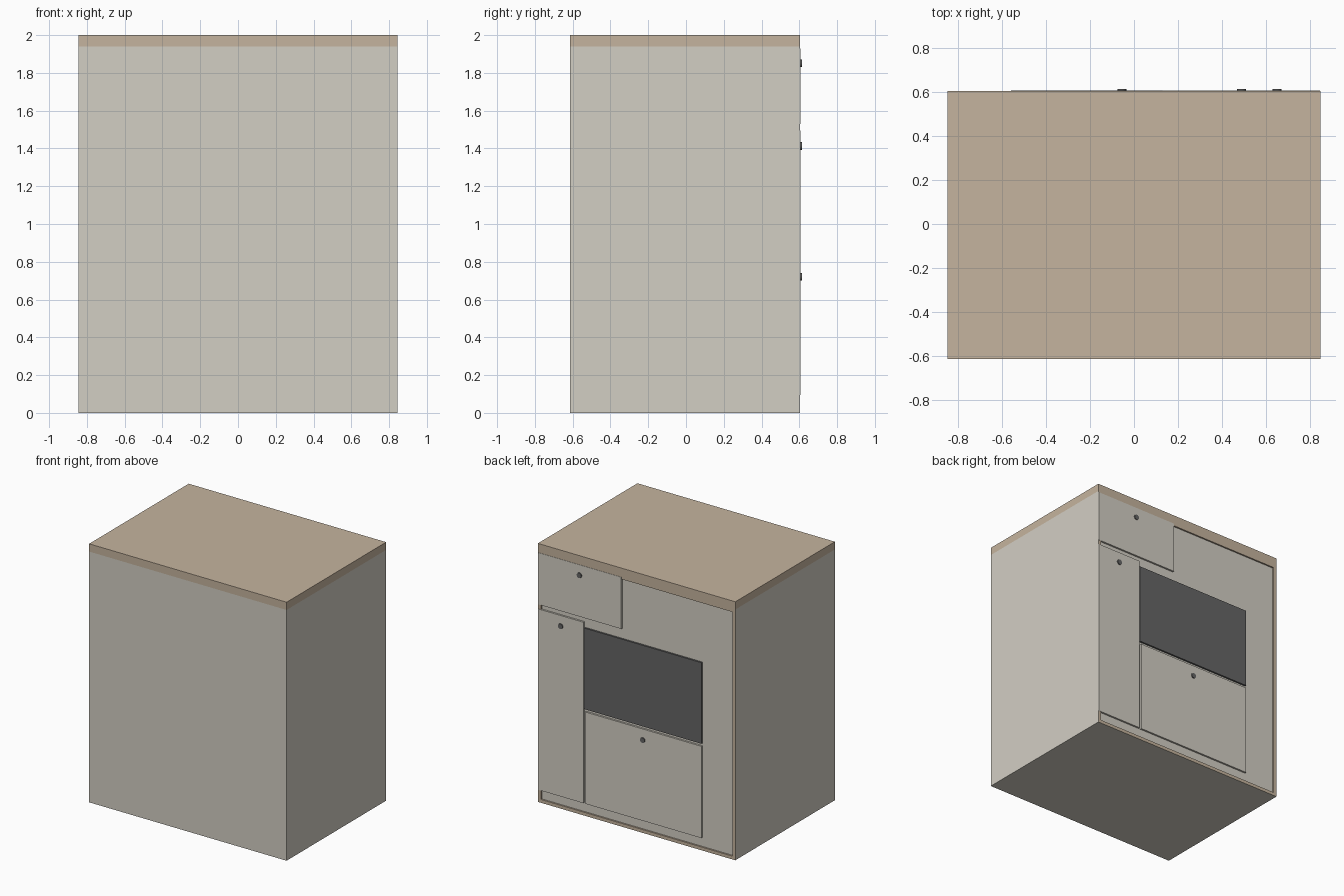
import bpy, bmesh, math

if "Cube" in bpy.data.objects:
    bpy.data.objects.remove(bpy.data.objects["Cube"])

BACK, RECESS, FACE = 0.604, 0.592, 0.606   # y of rim, recessed back, panel fronts
FRONT, HALF_W, BODY_TOP = -0.613, 0.845, 1.94


def material(name, r, g, b):
    m = bpy.data.materials.new(name)
    m.diffuse_color = (r, g, b, 1)
    m.use_nodes = True
    m.node_tree.nodes["Principled BSDF"].inputs["Base Color"].default_value = m.diffuse_color
    return m


paint = material("warm_grey_paint", 0.65, 0.62, 0.55)
wood = material("pale_wood", 0.56, 0.456, 0.342)
dark = material("dark_grey", 0.13, 0.13, 0.13)


def add_object(name, bm, *mats):
    me = bpy.data.meshes.new(name)
    bm.to_mesh(me)
    bm.free()
    for m in mats:
        me.materials.append(m)
    ob = bpy.data.objects.new(name, me)
    bpy.context.collection.objects.link(ob)
    return ob


def box_mesh(x0, x1, y0, y1, z0, z1):
    bm = bmesh.new()
    bmesh.ops.create_cube(bm, size=1)
    for v in bm.verts:
        v.co.x = x0 if v.co.x < 0 else x1
        v.co.y = y0 if v.co.y < 0 else y1
        v.co.z = z0 if v.co.z < 0 else z1
    bm.normal_update()
    return bm


# Cabinet body: painted outside, wooden rim around a shallow recess at the back
bm = box_mesh(-HALF_W, HALF_W, FRONT, BACK, 0, BODY_TOP)
back = next(f for f in bm.faces if f.normal.y > 0.9)
rim = bmesh.ops.inset_region(bm, faces=[back], thickness=0.036)["faces"]
walls = bmesh.ops.inset_region(bm, faces=[back], thickness=0.0)["faces"]
for v in back.verts:
    v.co.y = RECESS
for f in rim + walls:
    f.material_index = 1
bm.normal_update()
add_object("cabinet_body", bm, paint, wood)

# Worktop
add_object("worktop", box_mesh(-HALF_W, HALF_W, FRONT, BACK, BODY_TOP, 2), wood)

# Door, drawer and window panels: name, x range, z range, material
panels = [
    ("top_drawer_front", 0.13, 0.843, 1.53, 1.93, paint),
    ("tall_door", 0.455, 0.843, 0.095, 1.495, paint),
    ("lower_door", -0.557, 0.438, 0.095, 0.805, paint),
    ("dark_window", -0.557, 0.45, 0.825, 1.452, dark),
]
for name, x0, x1, z0, z1, mat in panels:
    add_object(name, box_mesh(x0, x1, RECESS - 0.004, FACE, z0, z1), mat)

# Round knobs
for name, x, z in [("top_drawer_knob", 0.487, 1.85),
                   ("tall_door_knob", 0.648, 1.413),
                   ("lower_door_knob", -0.055, 0.72)]:
    bpy.ops.mesh.primitive_cylinder_add(
        vertices=24, radius=0.02, depth=0.011,
        location=(x, 0.6075, z), rotation=(math.pi / 2, 0, 0))
    knob = bpy.context.object
    knob.name = name
    knob.data.materials.append(dark)
    bpy.ops.object.shade_smooth_by_angle()
